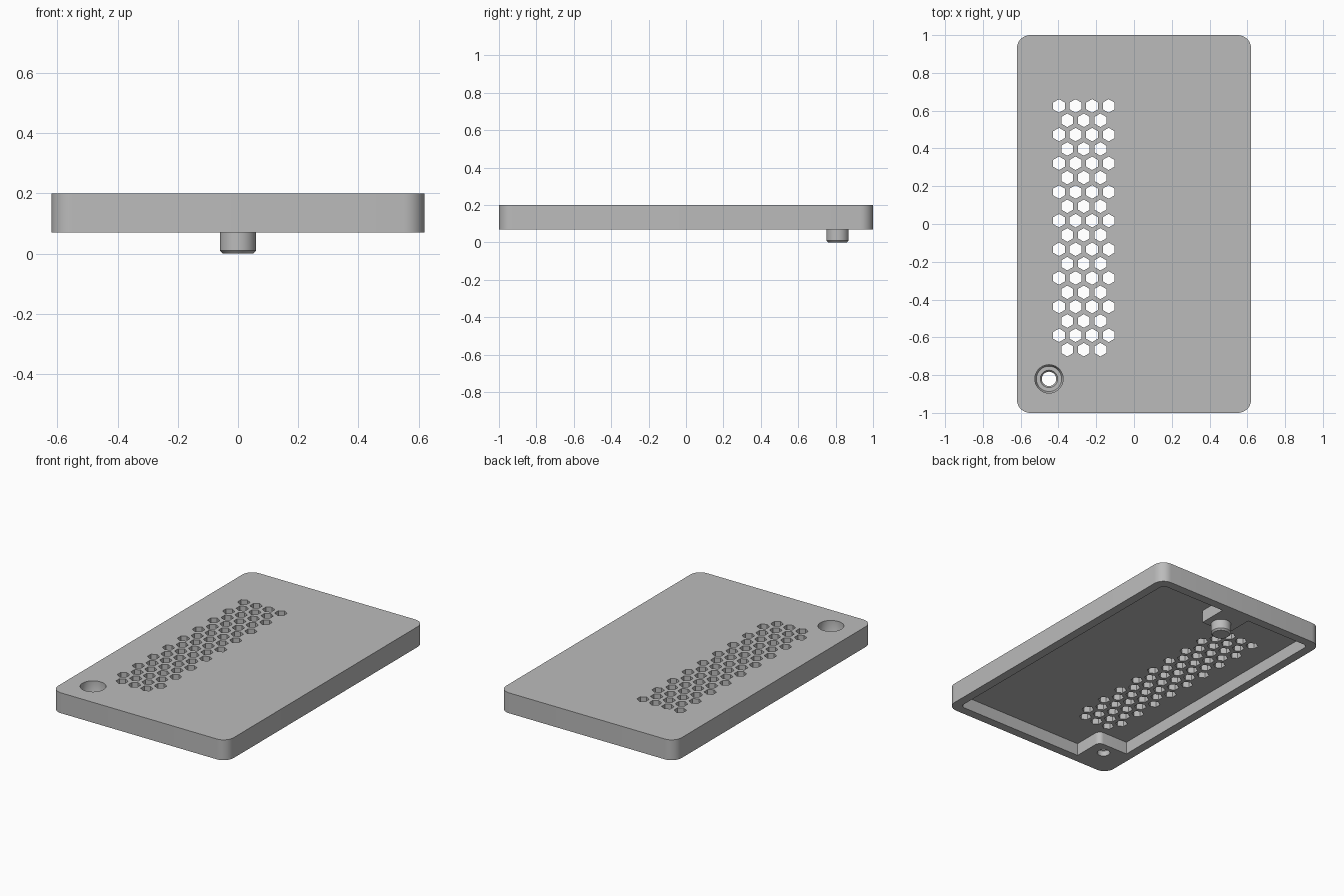
import bpy, bmesh, math
from mathutils import Vector

if "Cube" in bpy.data.objects:
    bpy.data.objects.remove(bpy.data.objects["Cube"])

grey = bpy.data.materials.new("light_grey")
grey.diffuse_color = (0.5, 0.5, 0.5, 1)
grey.use_nodes = True
grey.node_tree.nodes["Principled BSDF"].inputs["Base Color"].default_value = grey.diffuse_color


def new_object(name, bm):
    bmesh.ops.recalc_face_normals(bm, faces=bm.faces)
    me = bpy.data.meshes.new(name)
    bm.to_mesh(me)
    bm.free()
    me.materials.append(grey)
    ob = bpy.data.objects.new(name, me)
    bpy.context.collection.objects.link(ob)
    return ob


def add_prism(bm, pts, z0, z1):
    low = [bm.verts.new((x, y, z0)) for x, y in pts]
    high = [bm.verts.new((x, y, z1)) for x, y in pts]
    bm.faces.new(low[::-1])
    bm.faces.new(high)
    n = len(pts)
    for i in range(n):
        j = (i + 1) % n
        bm.faces.new((low[i], low[j], high[j], high[i]))


def rounded(corners, steps=8):
    """Outline of axis-aligned (x, y, radius) corners with rounded bends."""
    out = []
    for i, (x, y, r) in enumerate(corners):
        p = Vector((x, y))
        if r == 0:
            out.append(p)
            continue
        a = (Vector(corners[i - 1][:2]) - p).normalized()
        b = (Vector(corners[(i + 1) % len(corners)][:2]) - p).normalized()
        c = p + (a + b) * r
        for k in range(steps + 1):
            t = k / steps * math.pi / 2
            out.append(c - b * r * math.cos(t) - a * r * math.sin(t))
    return out


def lathe(name, profile, x, y, n=40):
    """Solid of revolution from (radius, z) rings, listed bottom to top."""
    bm = bmesh.new()
    rings = [[bm.verts.new((x + r * math.cos(2 * math.pi * k / n),
                            y + r * math.sin(2 * math.pi * k / n), z))
              for k in range(n)] for r, z in profile]
    bm.faces.new(rings[0][::-1])
    bm.faces.new(rings[-1])
    for a, b in zip(rings, rings[1:]):
        for k in range(n):
            j = (k + 1) % n
            bm.faces.new((a[k], a[j], b[j], b[k]))
    return new_object(name, bm)


def prism_object(name, pts, z0, z1):
    bm = bmesh.new()
    add_prism(bm, pts, z0, z1)
    return new_object(name, bm)


def smooth(ob):
    bpy.ops.object.select_all(action='DESELECT')
    ob.select_set(True)
    bpy.context.view_layer.objects.active = ob
    bpy.ops.object.shade_smooth_by_angle(angle=math.radians(30))


RIM, CEILING, TOP = 0.07, 0.15, 0.20

# Rounded rectangular cover
W, L, R = 0.62, 1.0, 0.07
cover = prism_object("cover", rounded([(-W, -L, R), (W, -L, R), (W, L, R), (-W, L, R)]), RIM, TOP)

# Hollow underside, leaving a screw corner block and a block behind the peg
w, l = 0.563, 0.943
cavity = prism_object("cavity_cutter", rounded([
    (-0.35, -l, 0), (w, -l, 0.03), (w, l, 0.03),
    (0.1, l, 0), (0.1, 0.755, 0), (-0.1, 0.755, 0), (-0.1, l, 0),
    (-w, l, 0.03), (-w, -0.742, 0), (-0.35, -0.742, 0.035)]), 0.0, CEILING)

# Staggered hexagonal vents: rows of four and three
bm = bmesh.new()
for row in range(18):
    odd = row % 2
    for col in range(4 - odd):
        cx = -0.397 + 0.0876 * (col + 0.5 * odd)
        cy = 0.625 - 0.0759 * row
        add_prism(bm, [(cx + 0.036 * math.sin(k * math.pi / 3),
                        cy - 0.036 * math.cos(k * math.pi / 3)) for k in range(6)], 0.11, 0.25)
vents = new_object("vent_cutter", bm)

# Stepped screw hole
screw = lathe("screw_cutter", [(0.038, 0.0), (0.038, 0.105), (0.046, 0.115),
                               (0.067, 0.115), (0.075, 0.13), (0.075, 0.25)], -0.45, -0.82)

for cutter in (cavity, vents, screw):
    mod = cover.modifiers.new(cutter.name, 'BOOLEAN')
    mod.operation = 'DIFFERENCE'
    mod.solver = 'EXACT'
    mod.object = cutter
    bpy.context.view_layer.objects.active = cover
    bpy.ops.object.modifier_apply(modifier=mod.name)
    bpy.data.objects.remove(cutter)
smooth(cover)

# Locating peg with a chamfered tip
peg = lathe("locating_peg", [(0.05, 0.0), (0.06, 0.01), (0.06, 0.075)], 0, 0.81)
smooth(peg)
